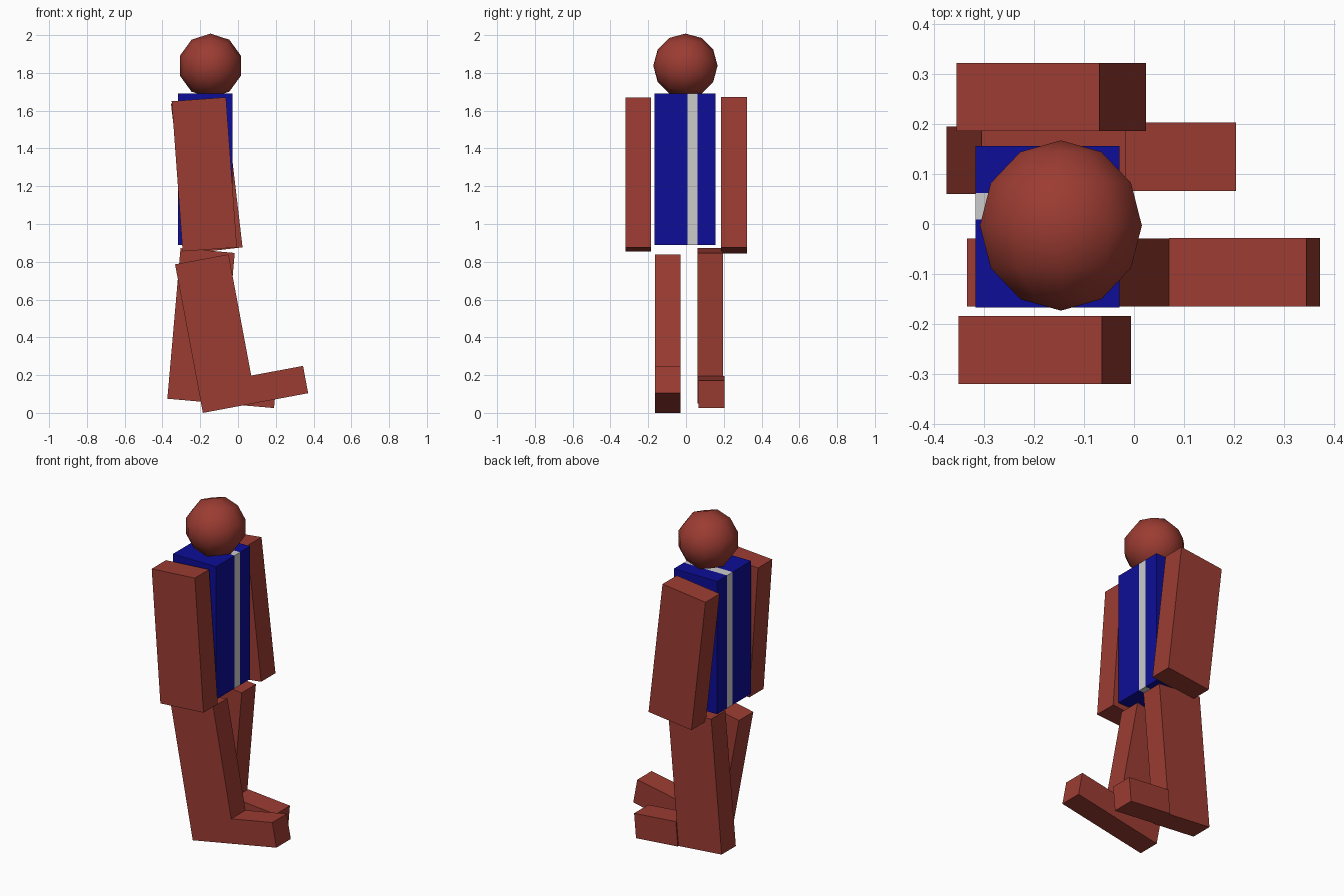
import bpy
from math import radians
from mathutils import Matrix

if "Cube" in bpy.data.objects:
    bpy.data.objects.remove(bpy.data.objects["Cube"])


def material(name, rgb):
    mat = bpy.data.materials.new(name)
    mat.diffuse_color = (*rgb, 1)
    mat.use_nodes = True
    mat.node_tree.nodes["Principled BSDF"].inputs["Base Color"].default_value = mat.diffuse_color
    return mat


RED = material("red_brown", (0.33, 0.045, 0.032))
BLUE = material("blue", (0.004, 0.004, 0.31))


def block(name, corner, tilt, x, z, y, mat=None):
    """Box spanning local x, z and world y, tilted in the xz plane about a corner."""
    bpy.ops.mesh.primitive_cube_add(size=1)
    ob = bpy.context.object
    ob.name = name
    size = Matrix.Diagonal((x[1] - x[0], y[1] - y[0], z[1] - z[0], 1))
    local = Matrix.Translation((sum(x) / 2, sum(y) / 2, sum(z) / 2)) @ size
    turn = Matrix.Rotation(radians(-tilt), 4, 'Y')
    ob.data.transform(Matrix.Translation((corner[0], 0, corner[1])) @ turn @ local)
    if mat:
        ob.data.materials.append(mat)
    return ob


# Torso: blue slabs either side of a grey stripe
for name, y, mat in (("torso_right", (-0.167, 0.009), BLUE),
                     ("torso_stripe", (0.009, 0.062), None),
                     ("torso_left", (0.062, 0.156), BLUE)):
    block(name, (-0.317, 0.89), 0, (0, 0.288), (0, 0.8), y, mat)

# Arms
block("right_arm", (-0.293, 0.855), 4.17, (0, 0.288), (0, 0.797), (-0.32, -0.184), RED)
block("left_arm", (-0.262, 0.843), 6.67, (0, 0.288), (0, 0.8), (0.186, 0.322), RED)

# Legs with feet sharing the same tilted sole
for side, corner, tilt, leg_y, foot_y in (
        ("right", (-0.186, 0.0), 10.6, (-0.165, -0.029), (-0.165, -0.028)),
        ("left", (-0.374, 0.075), -5, (0.06, 0.195), (0.066, 0.203))):
    block(side + "_leg", corner, tilt, (0, 0.288), (0, 0.8), leg_y, RED)
    block(side + "_foot", corner, tilt, (0.288, 0.567), (0, 0.147), foot_y, RED)

# Head: low-poly ball with its poles along y
bpy.ops.mesh.primitive_uv_sphere_add(segments=10, ring_count=6, radius=0.17)
head = bpy.context.object
head.name = "head"
head.data.transform(Matrix.Translation((-0.146, -0.003, 1.838)) @ Matrix.Rotation(radians(90), 4, 'X'))
head.data.materials.append(RED)
bpy.ops.object.shade_smooth()
